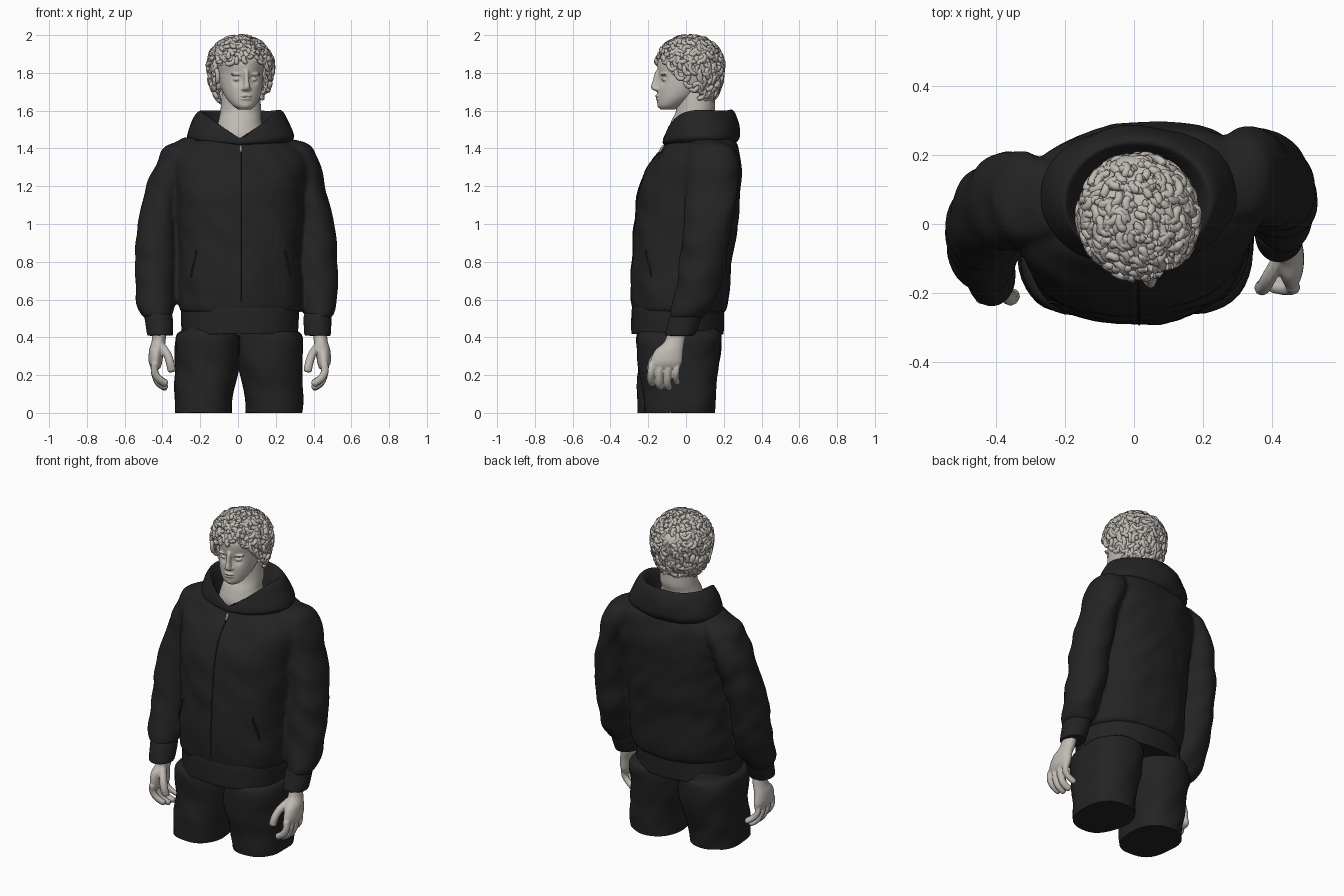
import bpy, bmesh, math, random
from mathutils import Vector, Matrix, noise
from mathutils.bvhtree import BVHTree

random.seed(4)
cube = bpy.data.objects.get("Cube")
if cube:
    bpy.data.objects.remove(cube)


def material(name, r, g, b):
    m = bpy.data.materials.new(name)
    m.use_nodes = True
    m.diffuse_color = (r, g, b, 1)
    shader = m.node_tree.nodes["Principled BSDF"]
    shader.inputs["Base Color"].default_value = (r, g, b, 1)
    shader.inputs["Roughness"].default_value = 0.8
    return m


CLOTH = material("charcoal cloth", 0.017, 0.017, 0.017)
ZIP = material("black zip", 0.012, 0.012, 0.012)
STONE = material("pale stone", 0.53, 0.495, 0.455)
METAL = material("grey metal", 0.35, 0.35, 0.35)


def skin(bm, rings):
    """Join point rings with quads and close both ends."""
    rows = [[bm.verts.new(p) for p in ring] for ring in rings]
    n = len(rows[0])
    for low, high in zip(rows, rows[1:]):
        for i in range(n):
            j = (i + 1) % n
            bm.faces.new((low[i], low[j], high[j], high[i]))
    bm.faces.new(rows[0][::-1])
    bm.faces.new(rows[-1])


def smooth_path(keys, steps):
    """Catmull-Rom through a list of tuples."""
    out = []
    last = len(keys) - 1
    for i in range(last):
        a, b, c, d = (Vector(keys[min(max(k, 0), last)]) for k in range(i - 1, i + 3))
        for s in range(steps):
            t = s / steps
            out.append(b + (c - a) * t / 2 + (a - b * 2.5 + c * 2 - d / 2) * t * t
                       + (b * 1.5 - a / 2 - c * 1.5 + d / 2) * t ** 3)
    return out + [Vector(keys[last])]


def loft(bm, keys, n=40, steps=6, power=2.0):
    """Level oval sections (x, y, z, rx, ry, V-shaped front dip)."""
    rings = []
    for x, y, z, rx, ry, dip in smooth_path([tuple(k) + (0,) * (6 - len(k)) for k in keys], steps):
        ring = []
        for i in range(n):
            c, s = math.cos(math.tau * i / n), math.sin(math.tau * i / n)
            ring.append((x + rx * math.copysign(abs(c) ** (2 / power), c),
                         y + ry * math.copysign(abs(s) ** (2 / power), s),
                         z - (dip * (1 - abs(c)) if s < 0 else 0)))
        rings.append(ring)
    skin(bm, rings)


def tube(bm, points, radius, tip=0.6, n=8):
    """Round tube with narrowed ends."""
    pts = [Vector(p) for p in points]
    last = len(pts) - 1
    rings = []
    for i, p in enumerate(pts):
        along = (pts[min(i + 1, last)] - pts[max(i - 1, 0)]).normalized()
        side = along.orthogonal() if abs(along.x) > 0.95 else along.cross(Vector((1, 0, 0)))
        side.normalize()
        up = along.cross(side)
        r = radius * (tip if i in (0, last) else 1)
        rings.append([p + (side * math.cos(math.tau * k / n) + up * math.sin(math.tau * k / n)) * r
                      for k in range(n)])
    skin(bm, rings)


def blob(bm, place, size):
    bmesh.ops.create_uvsphere(bm, u_segments=32, v_segments=20, radius=1,
                              matrix=Matrix.Translation(place) @ Matrix.Diagonal((*size, 1)))


def wrinkle(bm, amount):
    bm.normal_update()
    for v in bm.verts:
        x, y, z = v.co
        v.co += v.normal * amount * noise.noise(Vector((x * 7, y * 7, z * 9 + x * 6)))
        v.co.z = max(v.co.z, 0)


def finish(bm, name, mat, voxel=0, rounds=3):
    bmesh.ops.recalc_face_normals(bm, faces=bm.faces)
    mesh = bpy.data.meshes.new(name)
    bm.to_mesh(mesh)
    bm.free()
    mesh.materials.append(mat)
    obj = bpy.data.objects.new(name, mesh)
    bpy.context.collection.objects.link(obj)
    bpy.ops.object.select_all(action='DESELECT')
    obj.select_set(True)
    bpy.context.view_layer.objects.active = obj
    bpy.ops.object.shade_smooth_by_angle(angle=math.radians(50))
    if voxel:
        remesh = obj.modifiers.new("fuse", 'REMESH')
        remesh.mode, remesh.voxel_size, remesh.use_smooth_shade = 'VOXEL', voxel, True
        soften = obj.modifiers.new("soften", 'SMOOTH')
        soften.factor, soften.iterations = 0.5, rounds


def lofted(name, keys, folds=0.0, power=2.0, mat=CLOTH):
    bm = bmesh.new()
    loft(bm, keys, power=power)
    if folds:
        wrinkle(bm, folds)
    finish(bm, name, mat)


SLEEVE = [(.23, .125, 1.45, .05, .08), (.29, .135, 1.412, .088, .12), (.322, .14, 1.35, .093, .14),
          (.35, .14, 1.28, .096, .14), (.375, .137, 1.18, .1, .137), (.4, .12, 1.05, .104, .13),
          (.413, .1, .9, .107, .125), (.418, .08, .75, .107, .12), (.428, .045, .6, .103, .112),
          (.425, .01, .52, .08, .095), (.42, 0, .5, .06, .08)]
CUFF = [(.423, .005, .53, .065, .08), (.42, 0, .51, .074, .087), (.42, -.03, .42, .07, .08), (.42, -.03, .41, .06, .07)]
PALM = [(.425, -.045, .45, .036, .05), (.43, -.06, .38, .037, .053), (.442, -.09, .33, .039, .075),
        (.447, -.105, .27, .036, .085), (.445, -.11, .235, .024, .075)]


def arm_side(keys, side):
    """The right arm hangs further forward than the left."""
    if side > 0:
        return keys
    return [(-x - .02 + .1 * (.95 - z) ** 2, y - .06 - .07 * (1.4 - z), z, rx, ry) for x, y, z, rx, ry in keys]


# Jacket body with both sleeves fused on, turned slightly at the shoulders
jacket = bmesh.new()
loft(jacket, [(.01, -.04, .53, .3, .235), (.01, -.035, .57, .325, .253), (.01, -.02, .8, .325, .267),
              (.01, 0, 1, .33, .272), (.01, .022, 1.2, .345, .268), (.01, .05, 1.32, .36, .237),
              (.01, .07, 1.39, .33, .208), (.01, .08, 1.44, .26, .18), (.01, .08, 1.47, .16, .12)], power=2.3)
for v in jacket.verts:
    v.co.y += 0.1 * v.co.x * min(1, max(0, v.co.z - 0.45))
for side in (1, -1):
    loft(jacket, arm_side(SLEEVE, side))
wrinkle(jacket, 0.014)
front = BVHTree.FromBMesh(jacket)
finish(jacket, "jacket", CLOTH, 0.011, 8)
lofted("jacket_hem", [(.01, -.045, .42, .3, .24), (.01, -.045, .43, .308, .245),
                      (.01, -.043, .55, .31, .244), (.01, -.04, .57, .29, .23)], 0.004, 2.2)

# Hood lying round the neck, open in a V at the throat
lofted("hood", [(.01, .085, 1.41, .24, .17), (.01, .08, 1.45, .285, .2, .03), (.01, .08, 1.485, .283, .205, .05),
                (.01, .08, 1.54, .255, .198, .09), (.01, .075, 1.585, .232, .185, .13),
                (.01, .065, 1.602, .212, .175, .155), (.01, .06, 1.585, .195, .163, .15),
                (.01, .05, 1.53, .17, .145, .12), (.01, .05, 1.43, .13, .1, .02)], 0.01)

# Cuffs, hands and shorts
for side, label in ((1, "left"), (-1, "right")):
    lofted(label + "_cuff", arm_side(CUFF, side), 0.004)
    hand = bmesh.new()
    loft(hand, PALM)
    for k, reach in enumerate((.15, .132, .13, .155)):
        y = -.178 + .044 * k
        tube(hand, smooth_path([(.447, y, .27), (.452, y - .006, .22), (.43, y - .008, reach + .03),
                                (.385, y, reach)], 4), .021 if k < 3 else .018)
    tube(hand, smooth_path([(.42, -.09, .36), (.385, -.15, .31), (.368, -.18, .26), (.36, -.185, .215)], 4), .023)
    place = Matrix.Translation((.008, 0, 0))
    if side < 0:
        place = Matrix(((-1, 0, 0, .01), (0, 1, -.3, .045), (0, 0, 1, 0), (0, 0, 0, 1)))
    bmesh.ops.transform(hand, matrix=place, verts=hand.verts)
    finish(hand, label + "_hand", STONE, 0.005)

    lofted(label + "_shorts_leg", [(side * .188 + .004, -.053 + side * .02, 0, .153, .185),
                                   (side * .183 + .004, -.05 + side * .015, .12, .158, .195),
                                   (side * .17 + .004, -.04, .25, .17, .212),
                                   (side * .168 + .004, -.035, .4, .17, .222),
                                   (side * .155, -.035, .44, .14, .2), (side * .15, -.035, .47, .13, .19)], 0.01, 2.3)


# Zips laid on the jacket front
def on_front(x, z):
    hit = front.ray_cast(Vector((x, -2, z)), Vector((0, 1, 0)))[0]
    return hit if hit else Vector((x, -.285, z))


bm = bmesh.new()
tube(bm, [on_front(.015, .58 + .02 * k) for k in range(42)], .003)
for side in (1, -1):
    tube(bm, [on_front(side * (.265 - .004 * k) + .015, .72 + .018 * k) for k in range(9)], .005)
finish(bm, "zips", ZIP)
bm = bmesh.new()
tube(bm, [on_front(.015, z) - Vector((0, .004, 0)) for z in (1.415, 1.4, 1.38)], .008)
finish(bm, "zip_puller", METAL)

# Neck
lofted("neck", [(.01, .05, 1.4, .13, .12), (.01, .03, 1.46, .135, .13), (.01, .03, 1.54, .115, .11),
                (.015, .05, 1.6, .108, .103), (.015, .05, 1.7, .1, .1)], mat=STONE)

# Head, facing slightly to its left
TURN = Matrix.Translation((.012, .025, 0)) @ Matrix.Rotation(0.18, 4, 'Z') @ Matrix.Translation((0, -.025, 0))
head = bmesh.new()
loft(head, [(0, -.1, 1.605, .03, .035), (0, -.09, 1.625, .058, .062), (0, -.06, 1.66, .085, .095),
            (0, -.03, 1.7, .102, .125), (0, 0, 1.75, .114, .152), (0, .02, 1.8, .118, .172),
            (0, .025, 1.86, .122, .178), (0, .025, 1.92, .11, .155), (0, .025, 1.97, .04, .05)], n=64)
for v in head.verts:
    for side in (1, -1):
        socket = Vector((side * .045, -.14, 1.765))
        v.co.y += 0.02 * math.exp(-((v.co - socket).length / .024) ** 2)
loft(head, [(0, -.14, 1.703, .02, .018), (0, -.158, 1.711, .023, .022), (0, -.163, 1.727, .018, .026),
            (0, -.157, 1.76, .013, .022), (0, -.148, 1.8, .014, .02), (0, -.14, 1.82, .014, .015)])
for z, depth in ((1.678, -.152), (1.663, -.149)):
    blob(head, (0, depth, z), (.03, .014, .007))
blob(head, (0, -.125, 1.63), (.032, .03, .022))
for side in (1, -1):
    blob(head, (side * .044, -.123, 1.766), (.021, .017, .011))
    blob(head, (side * .045, -.13, 1.793), (.036, .016, .008))
    blob(head, (side * .018, -.15, 1.715), (.01, .014, .009))
    blob(head, (side * .117, .03, 1.745), (.013, .026, .038))
bmesh.ops.transform(head, matrix=TURN, verts=head.verts)
finish(head, "head", STONE, 0.0045)


# Hair cap covered with thick curled locks
def scalp(d, swell=0.0):
    d = d.normalized()
    return Vector((d.x * .164, .02 + d.y * .172, 1.84 + d.z * (.148 if d.z > 0 else .25))) + d * swell


def hairy(p):
    return p.z > max(1.65, 1.86 - max(0, p.y + .11) * 1.25)


hair = bmesh.new()
blob(hair, (0, 0, 0), (1, 1, 1))
for v in hair.verts:
    v.co = scalp(v.co, 0.001)
bmesh.ops.delete(hair, geom=[f for f in hair.faces if not hairy(f.calc_center_median())], context='FACES')
count = 460
for i in range(count):
    h = 1 - 2 * (i + .5) / count
    around = i * math.pi * (3 - math.sqrt(5))
    d = Vector((math.cos(around) * math.sqrt(1 - h * h), math.sin(around) * math.sqrt(1 - h * h), h))
    if not hairy(scalp(d)):
        continue
    a = d.orthogonal().normalized()
    b = d.cross(a)
    start, bend = random.uniform(0, math.tau), random.choice((-1, 1)) * random.uniform(1.8, 3.6)
    curl, lift = random.uniform(.09, .16), random.uniform(-.002, .005)
    tube(hair, [scalp(d + (a * math.cos(start + bend * t / 7) + b * math.sin(start + bend * t / 7)) * curl,
                      lift + .004 * math.sin(math.pi * t / 7)) for t in range(8)], .0125, 0.45)
bmesh.ops.transform(hair, matrix=TURN, verts=hair.verts)
finish(hair, "curly_hair", STONE)
